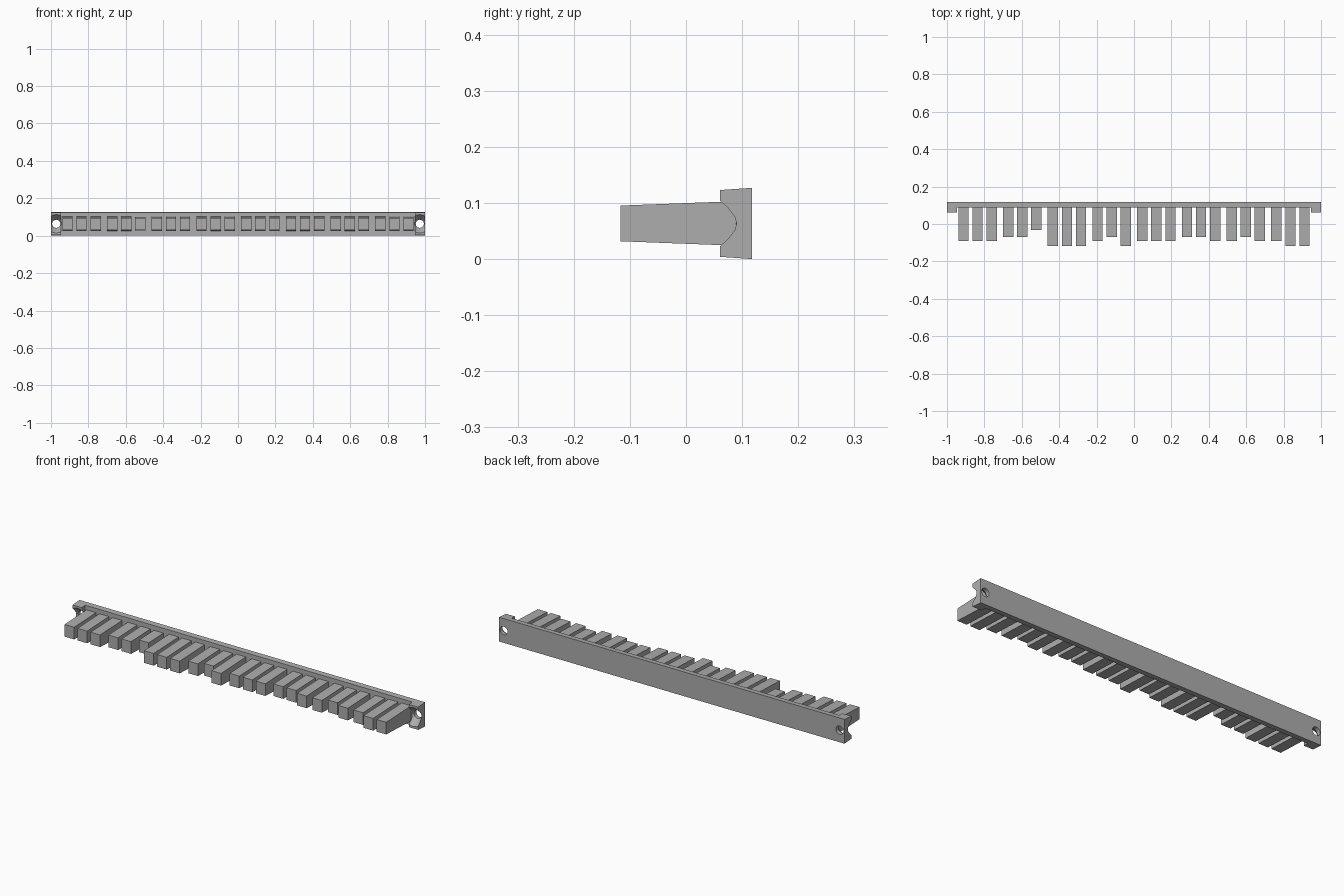
import bpy, bmesh, math

cube = bpy.data.objects.get("Cube")
if cube:
    bpy.data.objects.remove(cube, do_unlink=True)

mat = bpy.data.materials.new("plain grey")
mat.use_nodes = True
grey = (0.42, 0.42, 0.42, 1)
mat.diffuse_color = grey
mat.node_tree.nodes["Principled BSDF"].inputs["Base Color"].default_value = grey

MID_Z = 0.0635


def loft(name, rings):
    """Closed solid joining equal-length rings of points."""
    bm = bmesh.new()
    loops = [[bm.verts.new(p) for p in ring] for ring in rings]
    n = len(loops[0])
    for a, b in zip(loops, loops[1:]):
        for i in range(n):
            j = (i + 1) % n
            bm.faces.new((a[i], a[j], b[j], b[i]))
    bm.faces.new(loops[0])
    bm.faces.new(loops[-1])
    bmesh.ops.recalc_face_normals(bm, faces=bm.faces)
    mesh = bpy.data.meshes.new(name)
    bm.to_mesh(mesh)
    bm.free()
    mesh.materials.append(mat)
    obj = bpy.data.objects.new(name, mesh)
    bpy.context.collection.objects.link(obj)
    return obj


def rect(x, y, half_w, half_h):
    return [(x + sx * half_w, y, MID_Z + sz * half_h)
            for sx, sz in ((-1, -1), (1, -1), (1, 1), (-1, 1))]


# Back rail with a thicker mounting block at each end, slightly drafted
BACK, RAIL, BLOCK = 0.118, 0.089, 0.061
half = [(1, BACK), (1, BLOCK), (0.947, BLOCK), (0.947, RAIL)]
plan = half + [(-x, y) for x, y in reversed(half)]


def rail_half_height(y):
    return MID_Z - 0.07 * (BACK - y)


rail = loft("mounting_rail", [
    [(x, y, MID_Z + s * rail_half_height(y)) for x, y in plan] for s in (-1, 1)])

# Countersunk screw hole through each block
HOLE_X, SIDES = 0.972, 16
for sx in (-1, 1):
    rings = []
    for y, r in ((0.05, 0.058), (0.098, 0.022), (0.15, 0.022)):
        rings.append([(sx * HOLE_X + r * math.cos(2 * math.pi * i / SIDES), y,
                       MID_Z + r * math.sin(2 * math.pi * i / SIDES))
                      for i in range(SIDES)])
    cutter = loft("hole_cutter", rings)
    cutter.hide_render = True
    mod = rail.modifiers.new("screw_hole", 'BOOLEAN')
    mod.operation = 'DIFFERENCE'
    mod.solver = 'EXACT'
    mod.object = cutter
    bpy.context.view_layer.objects.active = rail
    bpy.ops.object.modifier_apply(modifier=mod.name)
    bpy.data.objects.remove(cutter, do_unlink=True)

# Teeth in groups of three; each letter gives a tooth's reach
REACH = {"L": -0.117, "M": -0.092, "S": -0.07, "T": -0.032}
GROUPS = "MMM SST LLL MSL MMM SSM MSM MLL".split()
ROOT = 0.095
for g, group in enumerate(GROUPS):
    for k, letter in enumerate(group):
        x = (g - 3.5) * 0.239 + (k - 1) * 0.0755
        tip = REACH[letter]
        root_h = 0.0318 + 0.038 * (ROOT - tip)
        loft(f"tooth_{g * 3 + k + 1}",
             [rect(x, tip, 0.0275, 0.0318), rect(x, ROOT, 0.0275, root_h)])
